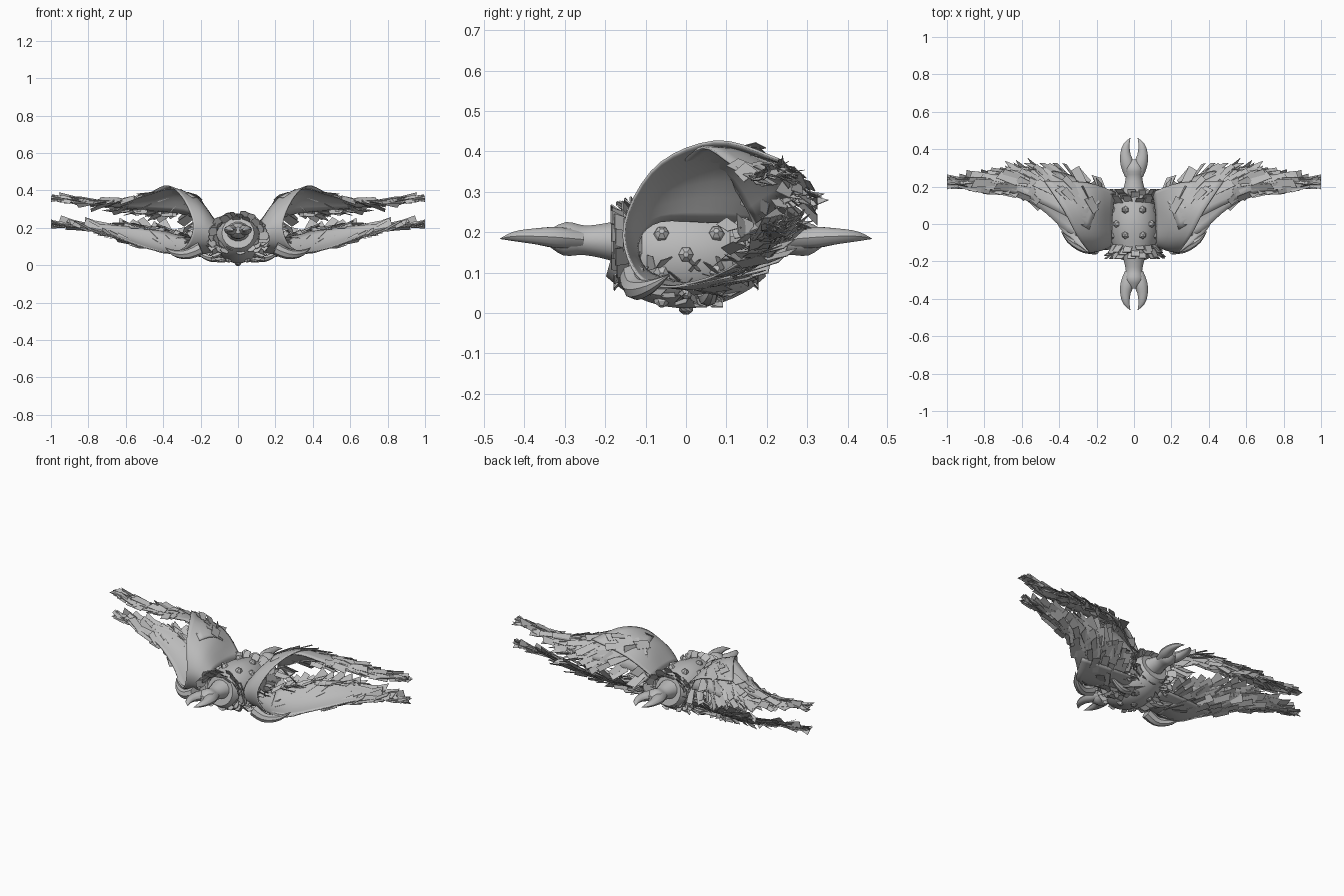
import bpy, bmesh, math, random
from mathutils import Vector as V

if "Cube" in bpy.data.objects:
    bpy.data.objects.remove(bpy.data.objects["Cube"])

random.seed(4)
grey = bpy.data.materials.new("stone grey")
grey.diffuse_color = (0.5, 0.5, 0.5, 1)
grey.use_nodes = True
grey.node_tree.nodes["Principled BSDF"].inputs["Base Color"].default_value = grey.diffuse_color


def make(name, verts, faces, mirror=(True, False), smooth=True, thick=0):
    me = bpy.data.meshes.new(name)
    me.from_pydata([tuple(v) for v in verts], [], faces)
    me.materials.append(grey)
    bm = bmesh.new()
    bm.from_mesh(me)
    bmesh.ops.recalc_face_normals(bm, faces=bm.faces)
    bm.to_mesh(me)
    bm.free()
    ob = bpy.data.objects.new(name, me)
    bpy.context.collection.objects.link(ob)
    if thick:
        s = ob.modifiers.new("thickness", 'SOLIDIFY')
        s.thickness, s.offset = thick, 0
    if any(mirror):
        m = ob.modifiers.new("mirror", 'MIRROR')
        m.use_axis = (mirror[0], mirror[1], False)
        m.use_mirror_merge = False
    if smooth:
        bpy.ops.object.select_all(action='DESELECT')
        ob.select_set(True)
        bpy.context.view_layer.objects.active = ob
        bpy.ops.object.shade_smooth_by_angle(angle=math.radians(40))
    return ob


def spline(pts, t):
    """Smooth point at t in 0..1 along a list of points."""
    n = len(pts) - 1
    i = min(int(t * n), n - 1)
    f = t * n - i
    p = [V(pts[max(0, min(n, i + k))]) for k in (-1, 0, 1, 2)]
    return p[1] + 0.5 * f * (p[2] - p[0] + f * (2 * p[0] - 5 * p[1] + 4 * p[2] - p[3]
                             + f * (3 * (p[1] - p[2]) + p[3] - p[0])))


def grid(rows):
    n = len(rows[0])
    faces = [(r * n + c, r * n + c + 1, (r + 1) * n + c + 1, (r + 1) * n + c)
             for r in range(len(rows) - 1) for c in range(n - 1)]
    return [p for row in rows for p in row], faces


def tube(path, radii, steps=12, sides=10, flat=1.0):
    """Tapered tube along a spline; flat scales its height."""
    verts, faces = [], []
    rr = [(r, 0, 0) for r in radii]
    for k in range(steps + 1):
        t = k / steps
        c, r = spline(path, t), max(spline(rr, t).x, 0.001)
        d = (spline(path, min(1, t + .02)) - spline(path, max(0, t - .02))).normalized()
        a = d.cross(V((0, 0, 1))).normalized()
        b = a.cross(d)
        for s in range(sides):
            q = 2 * math.pi * s / sides
            verts.append(c + a * r * math.cos(q) + b * r * flat * math.sin(q))
    for k in range(steps):
        for s in range(sides):
            j = (s + 1) % sides
            faces.append((k * sides + s, k * sides + j, (k + 1) * sides + j, (k + 1) * sides + s))
    faces += [tuple(range(sides)), tuple(range(steps * sides, (steps + 1) * sides))]
    return verts, faces


def join(parts):
    verts, faces = [], []
    for v, f in parts:
        o = len(verts)
        verts += v
        faces += [tuple(i + o for i in face) for face in f]
    return verts, faces


def jitter(a):
    return V([random.uniform(-a, a) for _ in range(3)])


# Rounded body along y, flatter on top than below
def body_r(y):
    return .135 - 1.6 * y * y


def body_z(y):
    return .145 + .9 * y * y


ys = [-.175 + .35 * k / 8 for k in range(9)]
make("body", *tube([(0, y, body_z(y)) for y in ys], [body_r(y) for y in ys], 18, 18), mirror=(False, False))

# Studs around the body, plus a point under the belly
studs = []
for y in (-.06, 0, .075):
    for k in range(8):
        q = math.pi / 4 * (k + (0.5 if y else 0))
        if y == 0 and k == 2:
            continue
        d = V((math.cos(q), 0, math.sin(q)))
        p = V((0, y, body_z(y))) + d * (body_r(y) - .007)
        studs.append(tube([p, p + d * .012 + V((0, .0001, 0)), p + d * .021], [.021, .017, .007], 2, 6))
p = V((0, 0, .035))
studs.append(tube([p, p - V((0, .001, .018)), p - V((0, .001, .033))], [.03, .02, .002], 2, 6))
make("studs", *join(studs), mirror=(False, False), smooth=False)

# Ragged plates round both ends of the body, wider than high
plates = []
for row in range(3):
    for k in range(14):
        q = 2 * math.pi * (k + row / 3) / 14
        out, side = V((math.cos(q), 0, math.sin(q) * .68)), V((-math.sin(q), 0, math.cos(q)))
        base = V((0, -.11 - row * .022, .168))
        r1 = .155 - row * .008 + random.uniform(-.02, .02)
        a, b = base + out * .115, base + out * r1 + V((0, -.035 + random.uniform(-.012, .012), 0))
        b.y = max(b.y, -.185)
        plates.append(([a - side * .022, a + side * .022, b + side * .026, b + out * .01, b - side * .018],
                       [(0, 1, 2, 3, 4)]))
make("collar_plates", *join(plates), mirror=(False, True), smooth=False, thick=.004)

# Pincers at the front and back
make("pincer_stalk", *tube([(0, -.13, .175), (0, -.19, .178), (0, -.25, .18), (0, -.30, .184), (0, -.345, .187)],
                           [.075, .056, .044, .05, .02], 12, 14, .85), mirror=(False, True))
make("pincer_claw", *tube([(.02, -.26, .182), (.036, -.32, .187), (.046, -.37, .19), (.041, -.42, .19), (.02, -.46, .184)],
                          [.03, .036, .028, .018, .001], 14, 10, .75), mirror=(True, True))

# Cupped wing shell, lofted between root, middle and rim
root = [(.10, .17, .22), (.115, .06, .225), (.12, -.07, .225), (.125, -.12, .17), (.12, -.09, .10), (.10, .03, .07), (.10, .13, .09)]
middle = [(.25, .22, .33), (.22, .08, .36), (.195, -.07, .31), (.18, -.14, .21), (.19, -.11, .11), (.23, .0, .06), (.25, .14, .08)]
rim = [(.48, .23, .38), (.38, .08, .425), (.30, -.07, .365), (.24, -.152, .22), (.28, -.125, .10), (.38, -.045, .065), (.47, .11, .09)]
rows = []
for r in range(9):
    rows.append([spline([spline(c, k / 28) for c in (root, middle, rim)], r / 8) for k in range(29)])
make("wing_shell", *grid(rows), thick=.006)

# Upper and lower arms: leading and trailing edges, bulge height, up or down
arms = {
    "upper": ([(.24, -.03, .36), (.36, .04, .41), (.5, .11, .37), (.65, .165, .335), (.8, .18, .33), (.94, .205, .345)],
              [(.15, .17, .22), (.28, .24, .27), (.42, .28, .29), (.58, .29, .305), (.75, .265, .32), (.92, .235, .34)], .055, 1),
    "lower": ([(.24, -.09, .08), (.36, -.04, .065), (.5, .08, .095), (.65, .16, .15), (.8, .185, .195), (.94, .21, .22)],
              [(.17, .13, .11), (.28, .19, .15), (.42, .24, .185), (.58, .26, .205), (.75, .25, .22), (.92, .235, .225)], .035, -1),
}
for name, (lead, trail, bulge, up) in arms.items():
    def surface(t, s):
        h = up * bulge * (1 - t * .85) * math.sin(math.pi * s)
        return spline(lead, t).lerp(spline(trail, t), s) + V((0, abs(h) * .3, h))

    make(name + "_wing_arm", *grid([[surface(k / 20, s / 8) for s in range(9)] for k in range(21)]), thick=.006)

    # Broad overlapping feathers sweeping outwards along the arm
    feathers = []
    for row in range(6):
        s = row / 5
        for k in range(17):
            t = min(1, max(0, (k + random.uniform(-.5, .5)) / 16))
            if s < .3 and t < .38:
                continue
            along = (surface(min(1, t + .03), s) - surface(max(0, t - .03), s)).normalized()
            across = (surface(t, min(1, s + .05)) - surface(t, max(0, s - .05))).normalized()
            d = (along * (.5 + t) + across * (.6 * s + .15) * (1 - .8 * t)).normalized()
            d = (d + jitter(.22)).normalized()
            nrm = (along.cross(across) * up + jitter(.5)).normalized()
            w = d.cross(nrm).normalized() * random.uniform(.018, .03) * (1 - .25 * t)
            length = random.uniform(.075, .125)
            p = surface(t, s) + V((0, 0, up * .006))
            tip = p + d * length
            quad = [p - w * .8, p + w * .8, tip + w - d * length * .05, tip - w * .9 - d * length * random.uniform(0, .25)]
            for q in quad:
                q.x, q.z = min(q.x, 1.0), min(max(q.z, .02), .44)
                q.y = min(q.y, .325)
            feathers.append((quad, [(0, 1, 2, 3)]))
    make(name + "_wing_feathers", *join(feathers), smooth=False, thick=.002)

# Ragged feathers inside the cup
lining = []
for k in range(44):
    t = random.uniform(0, .7)
    lead, trail, bulge, up = arms["lower" if k % 2 else "upper"]
    p = spline(trail, t) + V((0, random.uniform(-.12, 0) * (1 - t), -up * .01))
    d = V((.6, random.uniform(.0, .5), -up * random.uniform(-.1, .5) * (1 - t))).normalized()
    w = V((random.uniform(-.4, .2), .7, random.uniform(-.7, .7))).normalized() * .022
    tip = p + d * random.uniform(.07, .11)
    lining.append(([p - w * .7, p + w * .7, tip + w * .7, tip - w * .6 - d * .025], [(0, 1, 2, 3)]))
make("lining_feathers", *join(lining), smooth=False, thick=.002)

# Short ragged plates under the body and along the lower shell
under = []
for k in range(40):
    y, q = random.uniform(-.14, .15), random.uniform(-1.3, -.1)
    out = V((math.cos(q), 0, math.sin(q)))
    p = V((0, y, body_z(y))) + out * (body_r(y) - .005)
    d = (out * .4 + V((.7, random.uniform(-.4, .5), 0)) + jitter(.2)).normalized()
    w = d.cross(out + jitter(.4)).normalized() * .02
    tip = p + d * random.uniform(.04, .075)
    quad = [p - w, p + w, tip + w * .7, tip - w * .8 - d * .015]
    for v in quad:
        v.z = max(v.z, .015)
    under.append((quad, [(0, 1, 2, 3)]))
make("belly_plates", *join(under), smooth=False, thick=.002)

# Curved horns below the wings
make("belly_horns", *join([
    tube([(.20, -.13, .09), (.27, -.125, .06), (.34, -.09, .065), (.39, -.04, .095)], [.034, .028, .018, .001], 10, 8),
    tube([(.07, .05, .06), (.13, .055, .04), (.19, .065, .055), (.24, .075, .09)], [.028, .024, .014, .001], 10, 8)]))
